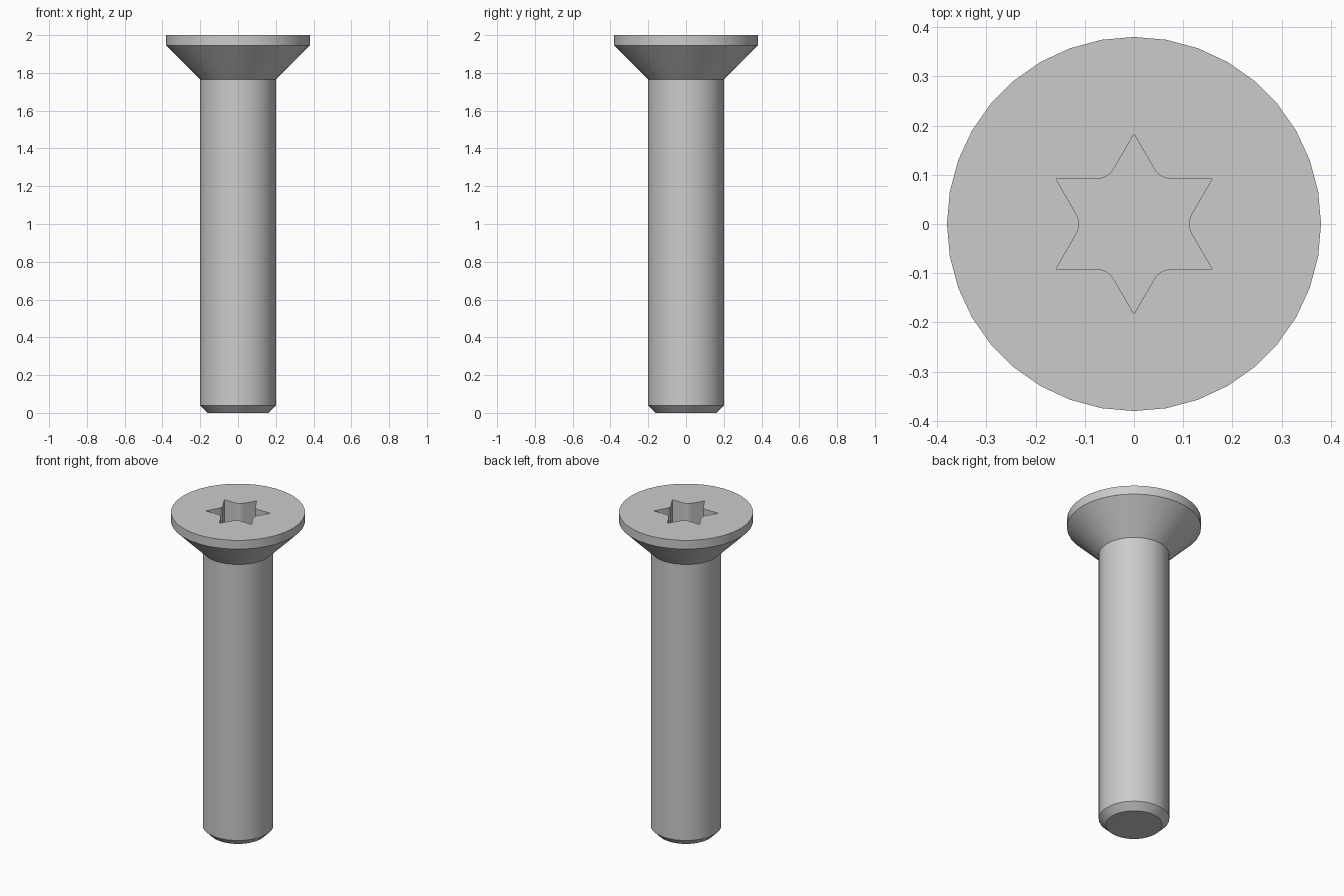
import bpy, bmesh
from math import sin, cos, pi, sqrt, radians

cube = bpy.data.objects.get("Cube")
if cube:
    bpy.data.objects.remove(cube, do_unlink=True)

SIDES = 36
TOP = 2.0
SOCKET_DEPTH = 0.16
TIP_RADIUS = 0.183
NOTCH_ROUND = 0.04

# Plain steel
steel = bpy.data.materials.new("steel grey")
steel.use_nodes = True
colour = (0.6, 0.6, 0.6, 1)
steel.diffuse_color = colour
steel.node_tree.nodes["Principled BSDF"].inputs["Base Color"].default_value = colour


def make_object(name, rings):
    """Join closed rings of points, stacked upwards, into a capped solid."""
    bm = bmesh.new()
    loops = [[bm.verts.new(p) for p in ring] for ring in rings]
    for low, high in zip(loops, loops[1:]):
        n = len(low)
        for i in range(n):
            j = (i + 1) % n
            bm.faces.new((low[i], low[j], high[j], high[i]))
    bm.faces.new(loops[0][::-1])
    bm.faces.new(loops[-1])
    bmesh.ops.recalc_face_normals(bm, faces=bm.faces)
    mesh = bpy.data.meshes.new(name)
    bm.to_mesh(mesh)
    bm.free()
    mesh.materials.append(steel)
    obj = bpy.data.objects.new(name, mesh)
    bpy.context.collection.objects.link(obj)
    return obj


def circle(radius, z):
    return [(radius * cos(2 * pi * i / SIDES), radius * sin(2 * pi * i / SIDES), z)
            for i in range(SIDES)]


def star(z):
    """Six sharp points with rounded notches between them."""
    centre = TIP_RADIUS / sqrt(3) + NOTCH_ROUND / sin(pi / 3)
    points = []
    for k in range(6):
        a = k * pi / 3
        for t in range(-30, 31, 10):
            b = a + pi - radians(t)
            points.append((centre * cos(a) + NOTCH_ROUND * cos(b),
                           centre * sin(a) + NOTCH_ROUND * sin(b), z))
        tip = a + pi / 6
        points.append((TIP_RADIUS * cos(tip), TIP_RADIUS * sin(tip), z))
    return points


# Chamfered tip, shank, countersunk cone and rim
profile = [(0.16, 0), (0.2, 0.04), (0.2, 1.765), (0.38, 1.945), (0.38, TOP)]
screw = make_object("countersunk_screw", [circle(r, z) for r, z in profile])

# Star-shaped drive socket
cutter = make_object("socket_cutter", [star(TOP - SOCKET_DEPTH), star(TOP + 0.1)])
cutter.hide_render = True
cut = screw.modifiers.new("drive socket", "BOOLEAN")
cut.operation = "DIFFERENCE"
cut.solver = "EXACT"
cut.object = cutter

bpy.ops.object.select_all(action="DESELECT")
screw.select_set(True)
bpy.context.view_layer.objects.active = screw
bpy.ops.object.modifier_apply(modifier=cut.name)
bpy.data.objects.remove(cutter, do_unlink=True)

# Smooth round walls, crisp ridges
bpy.ops.object.shade_smooth_by_angle(angle=radians(30))
